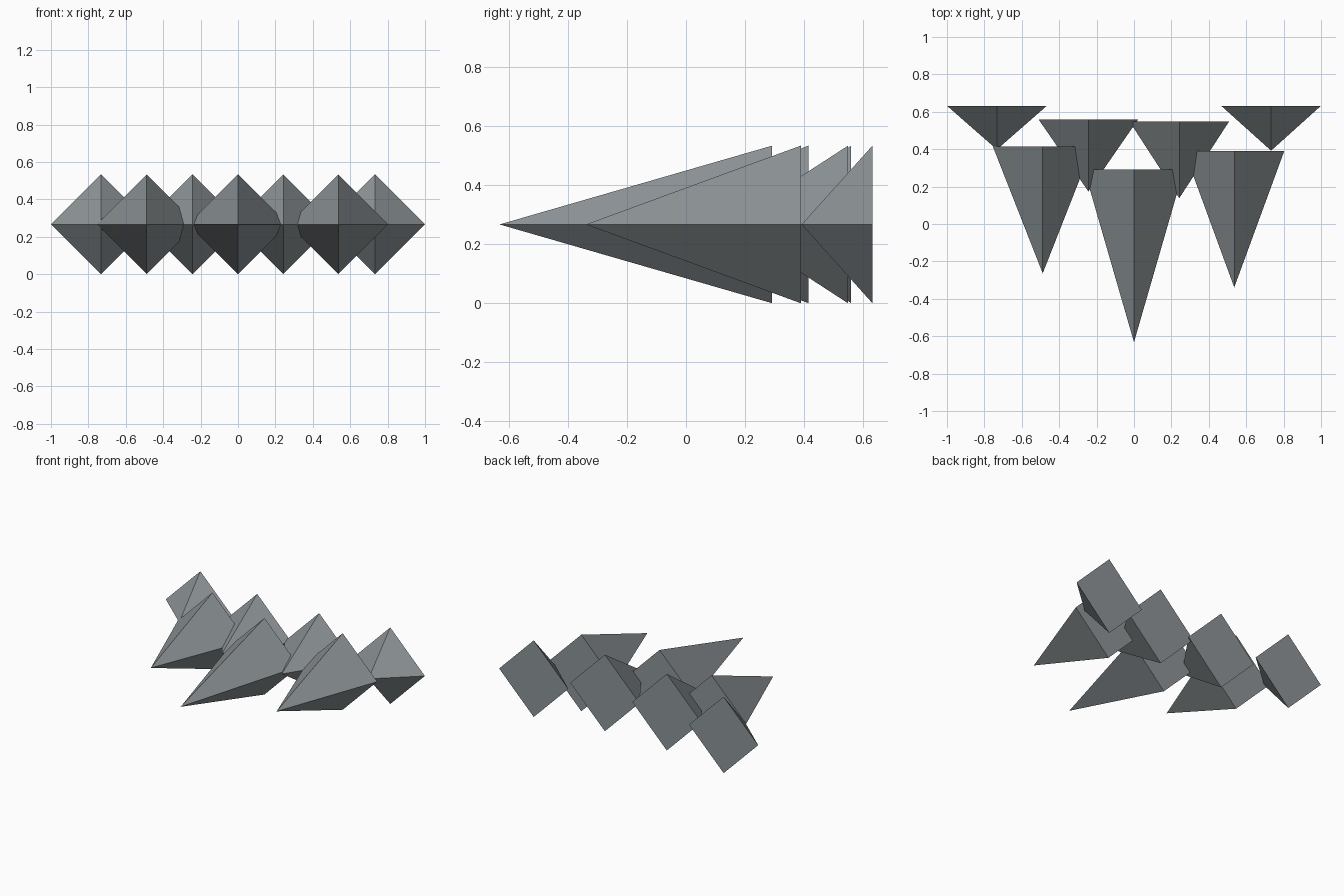
import bpy
from math import pi
from mathutils import Matrix

if "Cube" in bpy.data.objects:
    bpy.data.objects.remove(bpy.data.objects["Cube"])

R = 0.267  # half-diagonal of every diamond base

# Dark slate grey surface
slate = bpy.data.materials.new("slate_grey")
slate.diffuse_color = (0.265, 0.293, 0.307, 1)
slate.use_nodes = True
slate.node_tree.nodes["Principled BSDF"].inputs["Base Color"].default_value = slate.diffuse_color


def spike(name, x, tip_y, base_y):
    """Four-sided pyramid lying along y, tip towards the front."""
    depth = base_y - tip_y
    bpy.ops.mesh.primitive_cone_add(vertices=4, radius1=R, radius2=0, depth=depth)
    ob = bpy.context.object
    ob.name = name
    # Stand the cone's +z tip over to -y, keeping the corners on x and z
    ob.data.transform(Matrix.Rotation(pi / 2, 4, 'X'))
    ob.location = (x, (tip_y + base_y) / 2, R)
    ob.data.materials.append(slate)
    return ob


# Wedge formation: name, x, tip y, base y
for args in [
    ("front_spike", 0.0, -0.632, 0.292),
    ("middle_spike_left", -0.488, -0.264, 0.415),
    ("middle_spike_right", 0.536, -0.339, 0.389),
    ("inner_rear_spike_left", -0.244, 0.174, 0.560),
    ("inner_rear_spike_right", 0.242, 0.138, 0.549),
    ("outer_rear_spike_left", -0.733, 0.398, 0.632),
    ("outer_rear_spike_right", 0.733, 0.392, 0.632),
]:
    spike(*args)
